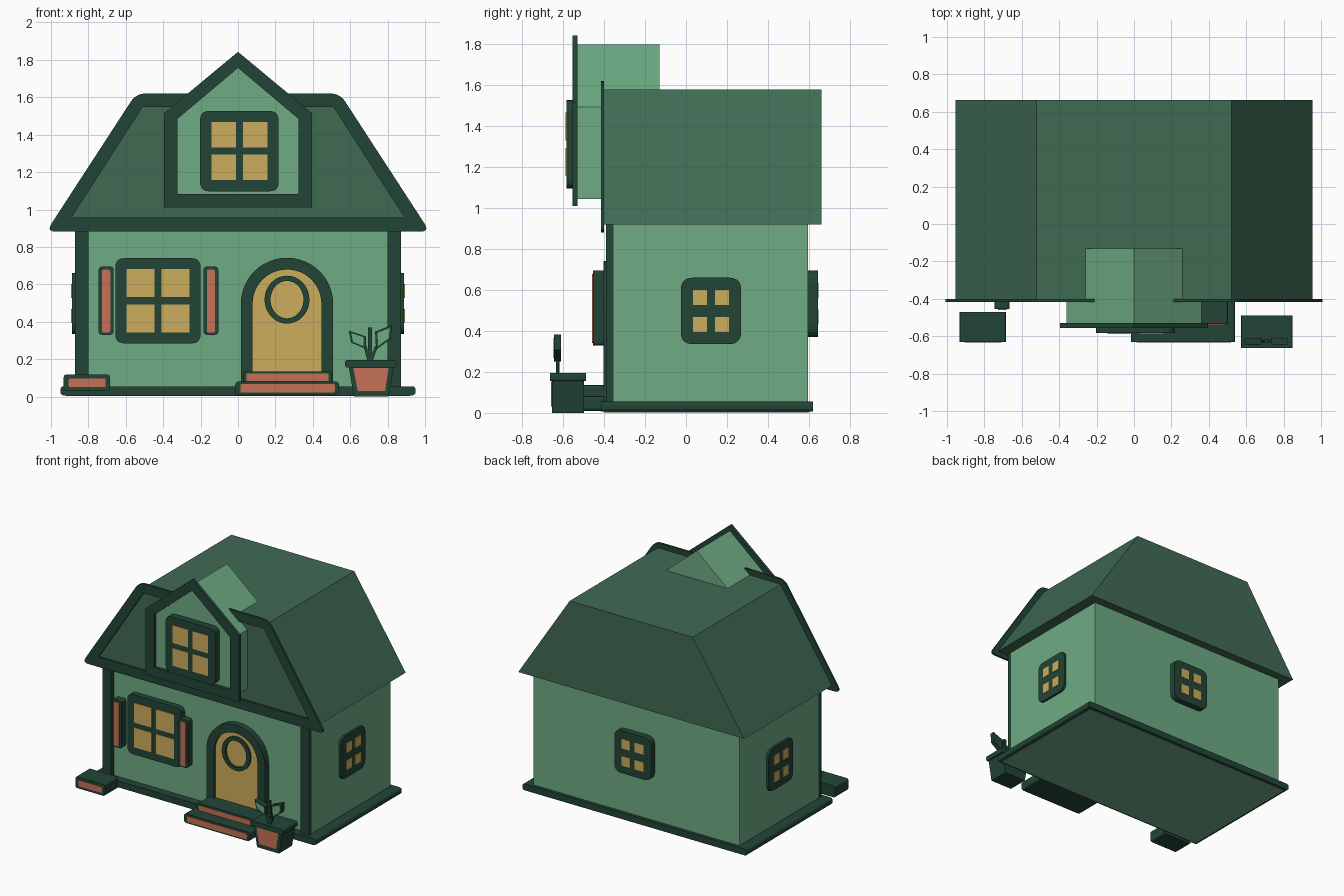
import bpy, bmesh, math
from mathutils import Matrix, Vector

old = bpy.data.objects.get("Cube")
if old:
    bpy.data.objects.remove(old, do_unlink=True)


def material(name, hex_code):
    rgb = [int(hex_code[i:i + 2], 16) / 255 for i in (0, 2, 4)]
    lin = [((c + 0.055) / 1.055) ** 2.4 if c > 0.04 else c / 12.92 for c in rgb]
    m = bpy.data.materials.new(name)
    m.use_nodes = True
    m.diffuse_color = (*lin, 1)
    m.node_tree.nodes["Principled BSDF"].inputs["Base Color"].default_value = (*lin, 1)
    return m


TRIM = material("dark green trim", "224537")
ROOF = material("roof green", "406B54")
WALL = material("wall green", "6EAC85")
GOLD = material("warm gold", "CEAD5C")
CLAY = material("clay red", "C67157")


# --- profile helpers (points are x, z) ---
def rect(x0, x1, z0, z1):
    return [(x0, z0), (x1, z0), (x1, z1), (x0, z1)]


def rounded(corners, r, n=5):
    """Replace each corner by a short curve of n + 1 points."""
    pts = [Vector(c) for c in corners]
    out = []
    for i, p in enumerate(pts):
        a = p + (pts[i - 1] - p).normalized() * r
        b = p + (pts[(i + 1) % len(pts)] - p).normalized() * r
        for k in range(n + 1):
            t = k / n
            out.append(tuple(a * (1 - t) ** 2 + p * 2 * t * (1 - t) + b * t * t))
    return out


def ellipse(cx, cz, rx, rz, n=40, span=2 * math.pi, ends=False):
    count = n + 1 if ends else n
    return [(cx + rx * math.cos(span * k / n), cz + rz * math.sin(span * k / n))
            for k in range(count)]


def arch(cx, z0, z1, r):
    return [(cx - r, z0), (cx + r, z0)] + ellipse(cx, z1, r, r, 24, math.pi, True)


def mirror(half):
    """Close a right-hand outline, listed bottom to top, across x = 0."""
    return half + [(-x, z) for x, z in reversed(half) if x > 0]


def shrink(pts, f):
    cx = sum(p[0] for p in pts) / len(pts)
    cz = sum(p[1] for p in pts) / len(pts)
    return [(cx + (x - cx) * f, cz + (z - cz) * f) for x, z in pts]


# --- solid helpers ---
def prism(name, outer, y0, y1, mat, hole=None, matrix=None):
    """Extrude an outline from y0 to y1, with an optional matching hole."""
    bm = bmesh.new()

    def loop(pts, y):
        return [bm.verts.new((x, y, z)) for x, z in pts]

    def band(a, b):
        for i in range(len(a)):
            j = (i + 1) % len(a)
            bm.faces.new((a[i], a[j], b[j], b[i]))

    f, b = loop(outer, y0), loop(outer, y1)
    band(f, b)
    if hole:
        hf, hb = loop(hole, y0), loop(hole, y1)
        band(hf, hb)
        band(f, hf)
        band(b, hb)
    else:
        bm.faces.new(f)
        bm.faces.new(b)
    bmesh.ops.recalc_face_normals(bm, faces=bm.faces[:])
    me = bpy.data.meshes.new(name)
    bm.to_mesh(me)
    bm.free()
    me.materials.append(mat)
    ob = bpy.data.objects.new(name, me)
    bpy.context.collection.objects.link(ob)
    if matrix:
        ob.matrix_world = matrix
    return ob


def window(name, place, turn, size, pane, bars, depth, r=0.05):
    """Rounded frame with four gold panes; place is the centre on the wall."""
    m = Matrix.Translation(place) @ Matrix.Rotation(math.radians(turn), 4, "Z")
    w, h = size[0] / 2, size[1] / 2
    prism(name + "_frame", rounded(rect(-w, w, -h, h), r), -depth, 0, TRIM, matrix=m)
    pw, ph = pane[0] / 2, pane[1] / 2
    bx, bz = bars[0] / 2, bars[1] / 2
    for sx in (-1, 1):
        for sz in (-1, 1):
            prism(name + "_pane", rect(*sorted((sx * bx, sx * pw)), *sorted((sz * bz, sz * ph))),
                  -depth - 0.004, -depth, GOLD, matrix=m)


def panelled(name, outer, inner, y0, y1):
    """Dark block with a clay plate on its front."""
    prism(name, outer, y0, y1, TRIM)
    prism(name + "_panel", inner, y0 - 0.004, y0, CLAY)


# --- base and walls ---
prism("base", rounded(rect(-0.95, 0.95, 0.006, 0.055), 0.022), -0.415, 0.62, TRIM)
prism("base_underside", rect(-0.92, 0.92, 0.003, 0.006), -0.40, 0.60, WALL)
prism("walls", rect(-0.87, 0.87, 0.05, 0.92), -0.355, 0.597, WALL)
for s in (-1, 1):
    prism("corner_post", rect(*sorted((s * 0.80, s * 0.872)), 0.05, 0.92), -0.39, -0.355, TRIM)

# --- roof with front trim ---
prism("roof", mirror([(0.955, 0.92), (0.52, 1.58)]), -0.402, 0.662, ROOF)
prism("roof_trim", rounded(mirror([(1.025, 0.882), (0.545, 1.62)]), 0.05), -0.416, -0.40, TRIM,
      hole=rounded(mirror([(0.89, 0.957), (0.51, 1.548)]), 0.004))

# --- dormer ---
prism("dormer", mirror([(0.36, 1.045), (0.36, 1.495), (0, 1.80)]), -0.532, -0.13, WALL)
prism("dormer_trim", mirror([(0.395, 1.01), (0.395, 1.515), (0, 1.843)]), -0.555, -0.53, TRIM,
      hole=mirror([(0.323, 1.083), (0.323, 1.485), (0, 1.757)]))

# --- windows ---
window("dormer_window", (0.007, -0.53, 1.312), 0, (0.42, 0.43), (0.30, 0.31), (0.038, 0.038), 0.054)
window("front_window", (-0.428, -0.355, 0.512), 0, (0.456, 0.456), (0.337, 0.34), (0.038, 0.038), 0.045)
window("right_window", (0.868, 0.122, 0.498), 90, (0.295, 0.325), (0.175, 0.205), (0.04, 0.058), 0.02, 0.06)
window("left_window", (-0.868, 0.122, 0.498), -90, (0.295, 0.325), (0.175, 0.205), (0.04, 0.058), 0.02, 0.06)
window("back_window", (0, 0.597, 0.533), 180, (0.31, 0.325), (0.185, 0.205), (0.04, 0.058), 0.047, 0.06)

# --- shutters ---
for x in (-0.705, -0.145):
    panelled("shutter", rounded(rect(x - 0.04, x + 0.04, 0.33, 0.695), 0.02),
             rounded(rect(x - 0.022, x + 0.022, 0.342, 0.678), 0.01), -0.455, -0.40)

# --- door ---
DX = 0.262
prism("door", arch(DX, 0.09, 0.495, 0.19), -0.385, -0.355, GOLD)
prism("door_frame", arch(DX, 0.055, 0.495, 0.247), -0.403, -0.355, TRIM,
      hole=arch(DX, 0.125, 0.495, 0.184))
prism("door_porthole", ellipse(DX, 0.518, 0.12, 0.128), -0.40, -0.383, TRIM,
      hole=ellipse(DX, 0.518, 0.088, 0.10))

# --- steps and side block ---
panelled("lower_step", rounded(rect(-0.015, 0.54, 0.01, 0.08), 0.02),
         rounded(rect(0.013, 0.518, 0.022, 0.066), 0.008), -0.63, -0.40)
panelled("upper_step", rounded(rect(0.03, 0.502, 0.07, 0.135), 0.015),
         rect(0.045, 0.483, 0.082, 0.122), -0.535, -0.39)
panelled("side_block", rounded(rect(-0.932, -0.685, 0.03, 0.117), 0.015),
         rounded(rect(-0.905, -0.708, 0.05, 0.096), 0.008), -0.63, -0.47)

# --- flower pot ---
panelled("pot", [(0.62, 0), (0.805, 0), (0.832, 0.16), (0.592, 0.16)],
         [(0.64, 0.03), (0.787, 0.03), (0.805, 0.153), (0.617, 0.153)], -0.655, -0.497)
prism("pot_rim", rounded(rect(0.573, 0.847, 0.155, 0.195), 0.012), -0.664, -0.488, TRIM)

# --- plant ---
prism("stem", rect(0.695, 0.716, 0.19, 0.368), -0.636, -0.618, TRIM)
for top, bottom in ((0.68, 0.70), (0.74, 0.712)):
    prism("leaf_stalk", [(bottom - 0.008, 0.19), (bottom + 0.008, 0.19),
                         (top + 0.008, 0.27), (top - 0.008, 0.27)], -0.634, -0.62, TRIM)
left_leaf = [(0.592, 0.352), (0.684, 0.322), (0.684, 0.255), (0.605, 0.288)]
right_leaf = [(0.733, 0.347), (0.823, 0.383), (0.817, 0.308), (0.738, 0.25)]
for leaf in (left_leaf, right_leaf):
    prism("leaf", leaf, -0.644, -0.61, TRIM)
    prism("leaf_face", shrink(leaf, 0.72), -0.648, -0.644, WALL)
